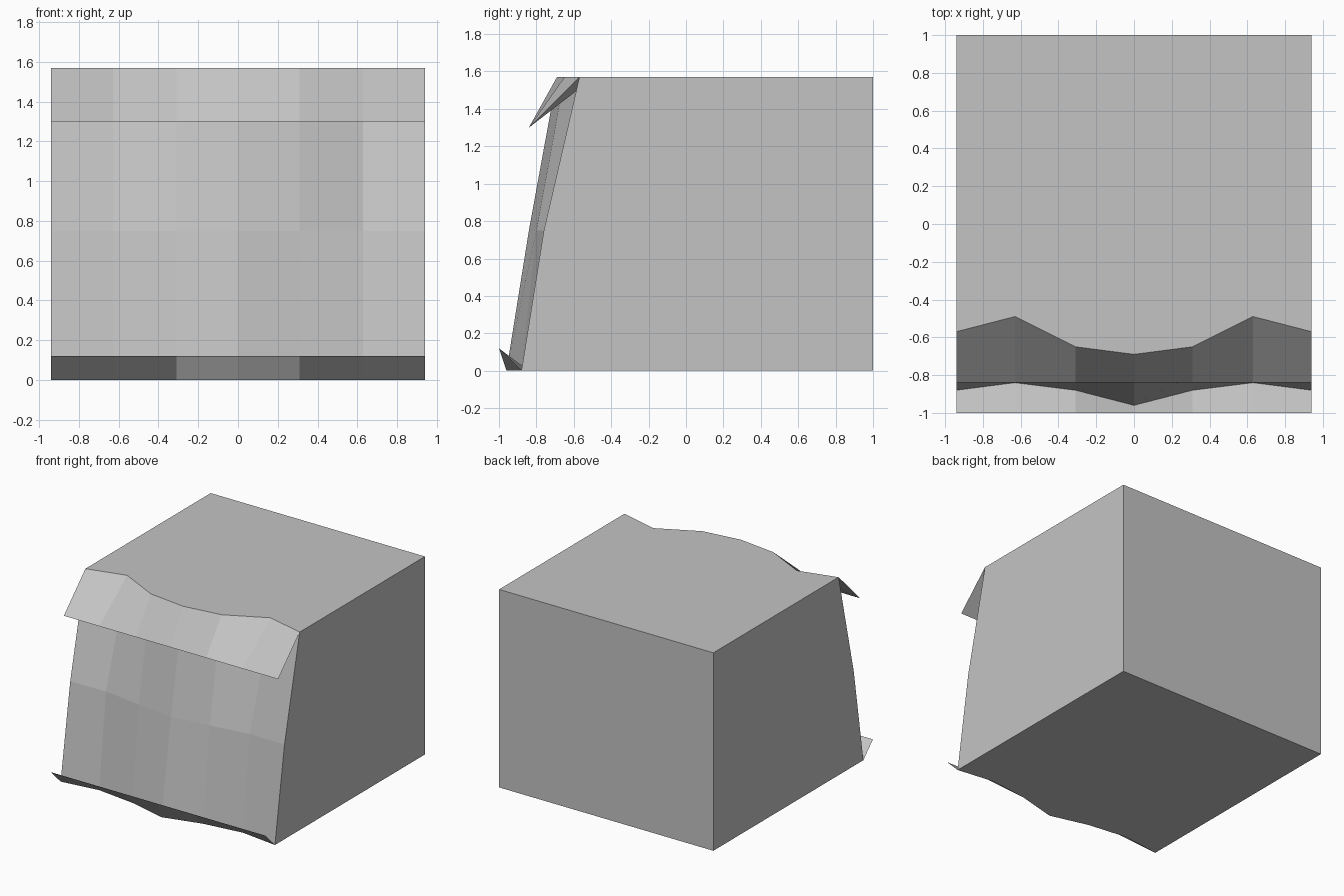
import bpy
import bmesh

if "Cube" in bpy.data.objects:
    bpy.data.objects.remove(bpy.data.objects["Cube"], do_unlink=True)

HALF, HEIGHT, MID = 0.94, 1.57, 0.75
COLS = [-HALF, -0.63, -0.31, 0, 0.31, 0.63, HALF]

grey = bpy.data.materials.new("plain grey")
grey.use_nodes = True
COLOUR = (0.55, 0.55, 0.55, 1)
grey.diffuse_color = COLOUR
grey.node_tree.nodes["Principled BSDF"].inputs["Base Color"].default_value = COLOUR


def mirrored(outer_to_centre):
    """Depths from the side to the centre, repeated on the other side."""
    return outer_to_centre + outer_to_centre[-2::-1]


def add_row(bm, depths, z):
    return [bm.verts.new((x, y, z)) for x, y in zip(COLS, depths)]


def bridge(bm, low, high):
    for i in range(len(COLS) - 1):
        bm.faces.new((low[i], low[i + 1], high[i + 1], high[i]))


def finish(name, bm):
    mesh = bpy.data.meshes.new(name)
    bm.to_mesh(mesh)
    bm.free()
    mesh.materials.append(grey)
    obj = bpy.data.objects.new(name, mesh)
    bpy.context.collection.objects.link(obj)
    return obj


bottom_wave = mirrored([-0.88, -0.84, -0.88, -0.96])
middle_wave = mirrored([-0.76, -0.755, -0.80, -0.84])
top_wave = mirrored([-0.57, -0.49, -0.65, -0.69])

# Block with a wavy, leaning front
bm = bmesh.new()
low = add_row(bm, bottom_wave, 0)
mid = add_row(bm, middle_wave, MID)
high = add_row(bm, top_wave, HEIGHT)
bridge(bm, low, mid)
bridge(bm, mid, high)
back = {(s, z): bm.verts.new((s * HALF, 1, z)) for s in (-1, 1) for z in (0, HEIGHT)}
bm.faces.new(low + [back[1, 0], back[-1, 0]])
bm.faces.new(high + [back[1, HEIGHT], back[-1, HEIGHT]])
bm.faces.new([back[s, z] for s, z in ((-1, 0), (1, 0), (1, HEIGHT), (-1, HEIGHT))])
for s, i in ((-1, 0), (1, -1)):
    bm.faces.new((low[i], mid[i], high[i], back[s, HEIGHT], back[s, 0]))
bmesh.ops.recalc_face_normals(bm, faces=bm.faces)
finish("block", bm)

# Thin lips flaring from the top and bottom edges to straight rims
for name, wave, z, rim_y, rim_z in (
    ("top_lip", top_wave, HEIGHT, -0.84, 1.30),
    ("bottom_lip", bottom_wave, 0, -1.0, 0.12),
):
    bm = bmesh.new()
    edge = add_row(bm, wave, z)
    rim = add_row(bm, [rim_y] * len(COLS), rim_z)
    bridge(bm, min(edge, rim, key=lambda r: r[0].co.z), max(edge, rim, key=lambda r: r[0].co.z))
    finish(name, bm)
